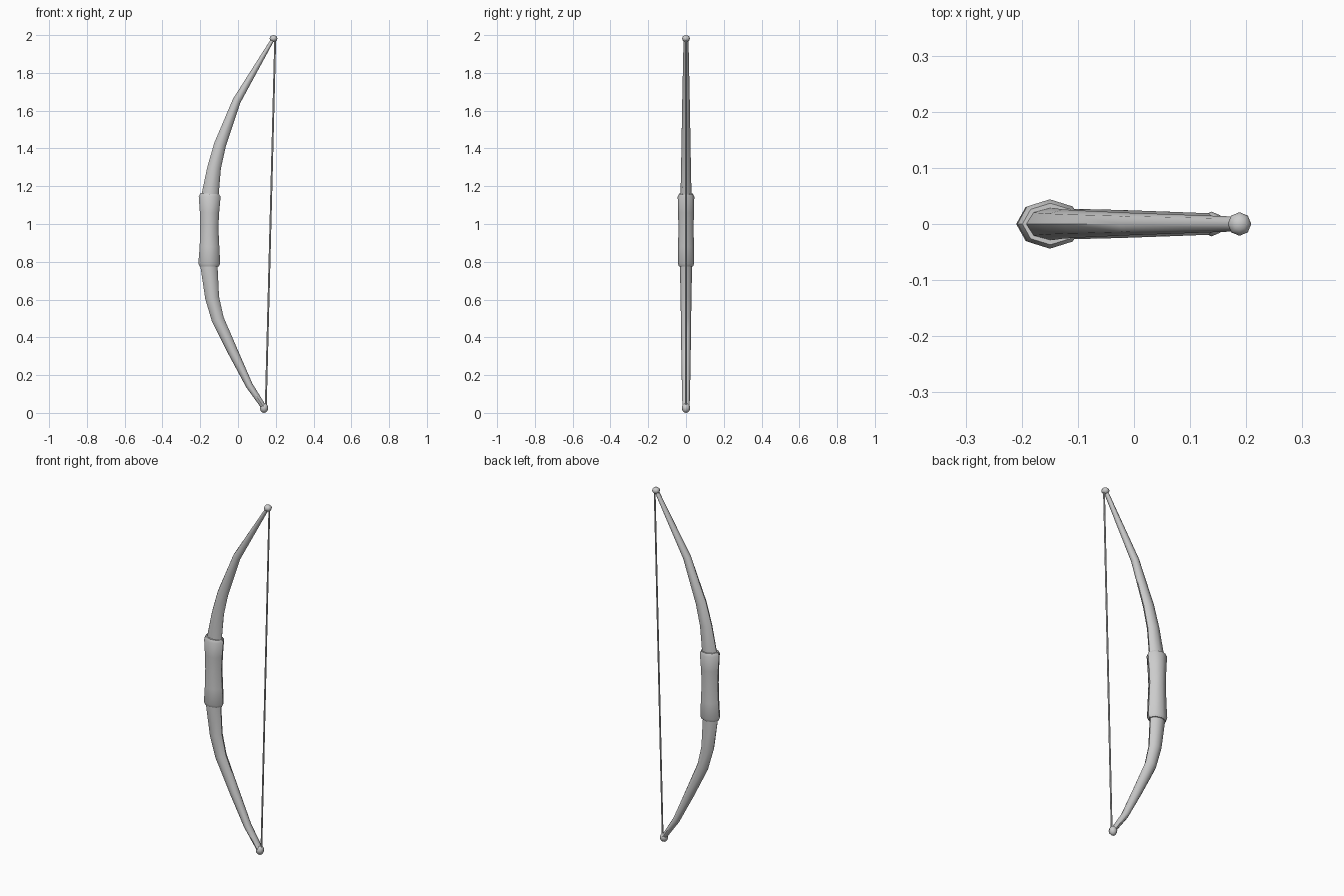
import bpy, bmesh, math
from mathutils import Vector

if "Cube" in bpy.data.objects:
    bpy.data.objects.remove(bpy.data.objects["Cube"])


def finish(name, bm, angle=50):
    bmesh.ops.recalc_face_normals(bm, faces=bm.faces)
    me = bpy.data.meshes.new(name)
    bm.to_mesh(me)
    bm.free()
    ob = bpy.data.objects.new(name, me)
    bpy.context.collection.objects.link(ob)
    bpy.context.view_layer.objects.active = ob
    ob.select_set(True)
    bpy.ops.object.shade_smooth_by_angle(angle=math.radians(angle))
    ob.select_set(False)
    return ob


def sweep(name, stations, sides):
    """Elliptical tube in the xz plane; station = x, z, in-plane radius, y radius."""
    bm = bmesh.new()
    pts = [Vector((s[0], 0, s[1])) for s in stations]
    rings = []
    for i, (x, z, r, ry) in enumerate(stations):
        t = (pts[min(i + 1, len(pts) - 1)] - pts[max(i - 1, 0)]).normalized()
        across = Vector((t.z, 0, -t.x))
        ring = []
        for k in range(sides):
            a = 2 * math.pi * k / sides
            ring.append(bm.verts.new(pts[i] + across * r * math.cos(a)
                                     + Vector((0, ry * math.sin(a), 0))))
        rings.append(ring)
    for a, b in zip(rings, rings[1:]):
        for k in range(sides):
            n = (k + 1) % sides
            bm.faces.new((a[k], a[n], b[n], b[k]))
    bm.faces.new(rings[0])
    bm.faces.new(rings[-1])
    return finish(name, bm)


def tip(name, x, z, r, rz):
    bm = bmesh.new()
    bmesh.ops.create_uvsphere(bm, u_segments=8, v_segments=6, radius=1)
    for v in bm.verts:
        v.co = Vector((x + v.co.x * r, v.co.y * r, z + v.co.z * rz))
    return finish(name, bm, 60)


# Curved wooden limbs
sweep("bow_limbs", [
    (0.137, 0.03, 0.014, 0.019),
    (0.060, 0.145, 0.019, 0.022),
    (-0.025, 0.320, 0.027, 0.025),
    (-0.107, 0.495, 0.033, 0.027),
    (-0.137, 0.610, 0.037, 0.029),
    (-0.153, 0.770, 0.045, 0.032),
    (-0.152, 0.970, 0.044, 0.034),
    (-0.147, 1.160, 0.045, 0.029),
    (-0.126, 1.300, 0.036, 0.026),
    (-0.095, 1.420, 0.032, 0.024),
    (-0.007, 1.652, 0.022, 0.020),
    (0.187, 1.982, 0.009, 0.013)], 8)

# Wrapped grip
sweep("grip", [
    (-0.152, 0.775, 0.050, 0.037),
    (-0.152, 0.79, 0.058, 0.043),
    (-0.151, 0.88, 0.052, 0.042),
    (-0.152, 0.98, 0.048, 0.040),
    (-0.151, 1.06, 0.051, 0.042),
    (-0.150, 1.145, 0.058, 0.044),
    (-0.149, 1.16, 0.050, 0.037)], 8)

# Tip knobs
tip("upper_tip", 0.188, 1.982, 0.021, 0.018)
tip("lower_tip", 0.138, 0.026, 0.022, 0.026)

# Bowstring
sweep("bowstring", [(0.147, 0.035, 0.005, 0.005), (0.197, 1.98, 0.005, 0.005)], 6)
